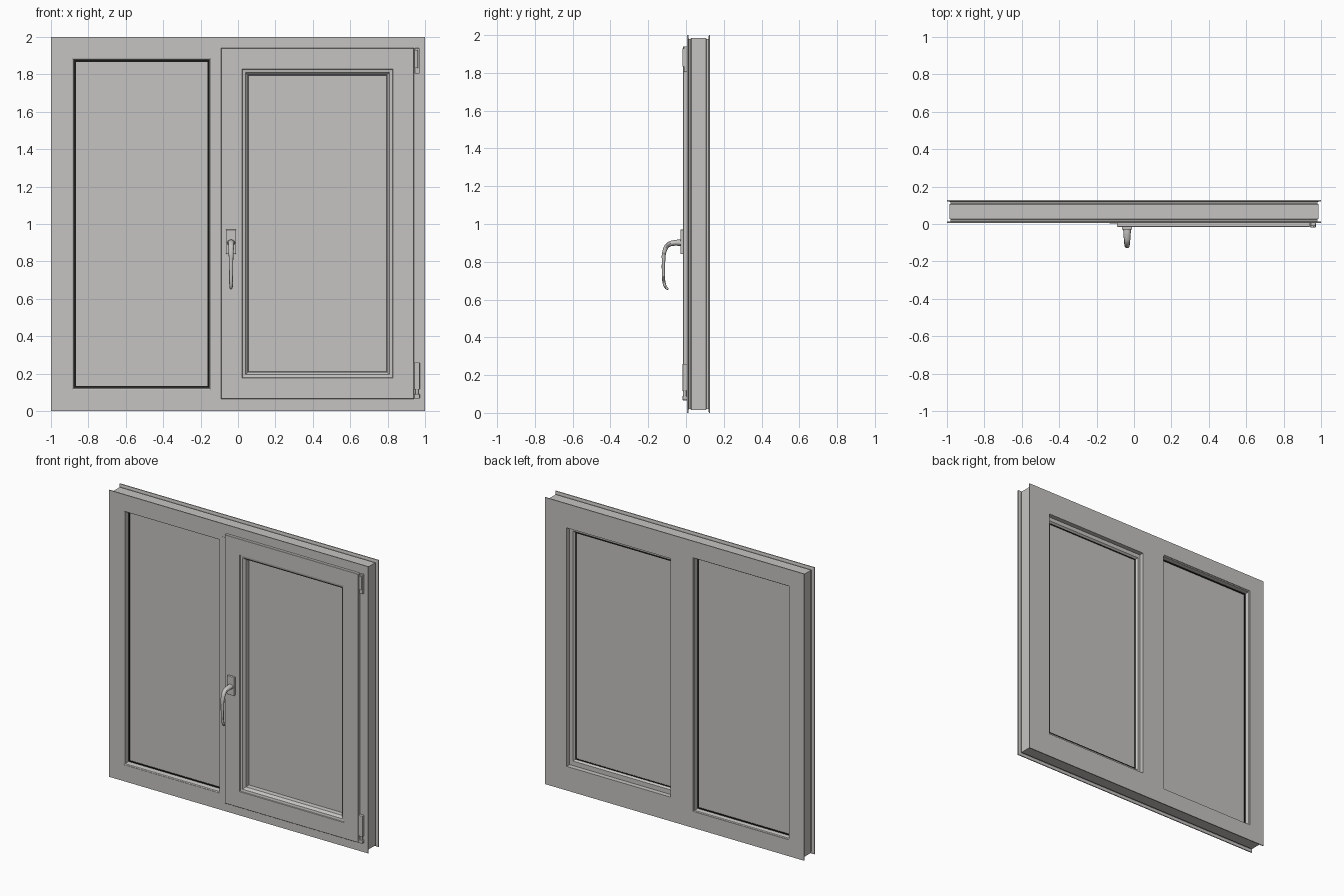
import bpy, bmesh
from mathutils import Vector

cube = bpy.data.objects.get("Cube")
if cube:
    bpy.data.objects.remove(cube, do_unlink=True)


def material(name, color):
    m = bpy.data.materials.new(name)
    m.use_nodes = True
    m.diffuse_color = (*color, 1)
    bsdf = next(n for n in m.node_tree.nodes if n.type == 'BSDF_PRINCIPLED')
    bsdf.inputs["Base Color"].default_value = (*color, 1)
    return m


grey = material("warm_grey", (0.56, 0.55, 0.535))
black = material("gasket_black", (0.01, 0.01, 0.01))


def finish(name, bm, mat):
    bmesh.ops.recalc_face_normals(bm, faces=bm.faces)
    mesh = bpy.data.meshes.new(name)
    bm.to_mesh(mesh)
    bm.free()
    mesh.materials.append(mat)
    obj = bpy.data.objects.new(name, mesh)
    bpy.context.collection.objects.link(obj)
    return obj


def box(name, x, y, z, mat=grey, bevel=0):
    """Box spanning the given (low, high) ranges."""
    bm = bmesh.new()
    bmesh.ops.create_cube(bm, size=1)
    for v in bm.verts:
        v.co = Vector([r[0] if c < 0 else r[1] for c, r in zip(v.co, (x, y, z))])
    if bevel:
        bmesh.ops.bevel(bm, geom=bm.edges[:], offset=bevel, segments=2,
                        profile=0.5, affect='EDGES')
    return finish(name, bm, mat)


def mitred_frame(name, x, z, profile, mat=grey):
    """Closed profile of (inset, y) points swept round a rectangle."""
    bm = bmesh.new()
    loops = []
    for i, j in ((0, 0), (1, 0), (1, 1), (0, 1)):
        sx, sz = 1 - 2 * i, 1 - 2 * j
        loops.append([bm.verts.new((x[i] + sx * d, y, z[j] + sz * d)) for d, y in profile])
    n = len(profile)
    for a in range(4):
        p, q = loops[a], loops[(a + 1) % 4]
        for k in range(n):
            m = (k + 1) % n
            bm.faces.new((p[k], p[m], q[m], q[k]))
    return finish(name, bm, mat)


def cylinder(name, x, y, z, r):
    bm = bmesh.new()
    bmesh.ops.create_cone(bm, cap_ends=True, segments=20, radius1=r, radius2=r, depth=z[1] - z[0])
    bmesh.ops.translate(bm, verts=bm.verts, vec=(x, y, sum(z) / 2))
    obj = finish(name, bm, grey)
    for f in obj.data.polygons:
        f.use_smooth = len(f.vertices) == 4
    return obj


FRONT, BACK = 0.005, 0.128

# Outer frame with a grooved outside edge
mitred_frame("outer_frame", (-1, 1), (0, 2), [
    (0, FRONT), (0, 0.012), (0.02, 0.015), (0.02, 0.024), (0.014, 0.028),
    (0.014, 0.105), (0.02, 0.109), (0.02, 0.118), (0, 0.121), (0, BACK),
    (0.115, BACK), (0.115, FRONT)])

# Mullion and its raised front seam
box("mullion", (-0.145, 0.03), (FRONT, BACK), (0.11, 1.89))
box("mullion_cover", (-0.13, -0.07), (0.003, 0.02), (0.1, 1.91))

# Fixed pane: glazing beads, gaskets and glass
fixed_x, fixed_z = (-0.887, -0.143), (0.113, 1.887)
mitred_frame("fixed_bead", fixed_x, fixed_z, [
    (0, 0.007), (0.008, 0.012), (0.012, 0.046), (0.012, 0.09), (0.008, 0.12), (0, 0.125)])
mitred_frame("fixed_gasket", fixed_x, fixed_z, [
    (0.005, 0.044), (0.02, 0.044), (0.02, 0.092), (0.005, 0.092)], black)
box("fixed_glass", (-0.88, -0.15), (0.048, 0.088), (0.12, 1.88))

# Inner rebate of the frame behind the opening sash
mitred_frame("sash_rebate", (-0.03, 0.89), (0.11, 1.89), [
    (0, 0.08), (0, BACK), (0.058, BACK), (0.058, 0.08)])

# Opening sash with a stepped bead round its glass
sash_x, sash_z = (-0.09, 0.94), (0.065, 1.94)
mitred_frame("sash", sash_x, sash_z, [
    (0, 0.008), (0, -0.013), (0.002, -0.015), (0.112, -0.015), (0.114, -0.009),
    (0.13, -0.006), (0.136, 0.002), (0.144, 0.01), (0.146, 0.048),
    (0.146, 0.082), (0.135, 0.095), (0.05, 0.095), (0.05, 0.008)])
mitred_frame("sash_gasket", sash_x, sash_z, [
    (0.14, 0.07), (0.14, 0.083), (0.151, 0.083), (0.151, 0.07)], black)
box("sash_glass", (0.045, 0.805), (0.042, 0.08), (0.2, 1.805))

# Handle plate and curved lever
box("handle_plate", (-0.065, -0.01), (-0.03, -0.013), (0.84, 0.97), bevel=0.003)
curve = bpy.data.curves.new("handle_lever", 'CURVE')
curve.dimensions = '3D'
curve.bevel_depth = 1
curve.bevel_resolution = 4
curve.use_fill_caps = True
path = [(-0.025, 0.9, 0.017), (-0.06, 0.9, 0.015), (-0.095, 0.889, 0.013),
        (-0.114, 0.855, 0.011), (-0.119, 0.8, 0.009), (-0.119, 0.73, 0.008),
        (-0.115, 0.685, 0.008), (-0.104, 0.661, 0.007), (-0.093, 0.655, 0.005)]
spline = curve.splines.new('BEZIER')
spline.bezier_points.add(len(path) - 1)
spline.resolution_u = 5
for p, (y, z, r) in zip(spline.bezier_points, path):
    p.co = (0, y, z)
    p.radius = r
    p.handle_left_type = p.handle_right_type = 'AUTO'
curve.materials.append(grey)
lever = bpy.data.objects.new("handle_lever", curve)
lever.location.x = -0.037
lever.scale.x = 1.25
bpy.context.collection.objects.link(lever)
bpy.ops.object.select_all(action='DESELECT')
lever.select_set(True)
bpy.context.view_layer.objects.active = lever
bpy.ops.object.convert(target='MESH')
bpy.ops.object.shade_smooth_by_angle()

# Hinges on the right-hand edge of the sash
box("lower_hinge", (0.942, 0.972), (-0.018, FRONT), (0.115, 0.26), bevel=0.003)
cylinder("lower_hinge_pin", 0.957, -0.007, (0.085, 0.12), 0.009)
box("lower_hinge_foot", (0.942, 0.972), (-0.018, FRONT), (0.067, 0.09), bevel=0.003)
box("upper_hinge", (0.945, 0.97), (-0.01, FRONT), (1.805, 1.94), bevel=0.002)
cylinder("upper_hinge_pin", 0.953, -0.01, (1.835, 1.93), 0.009)
